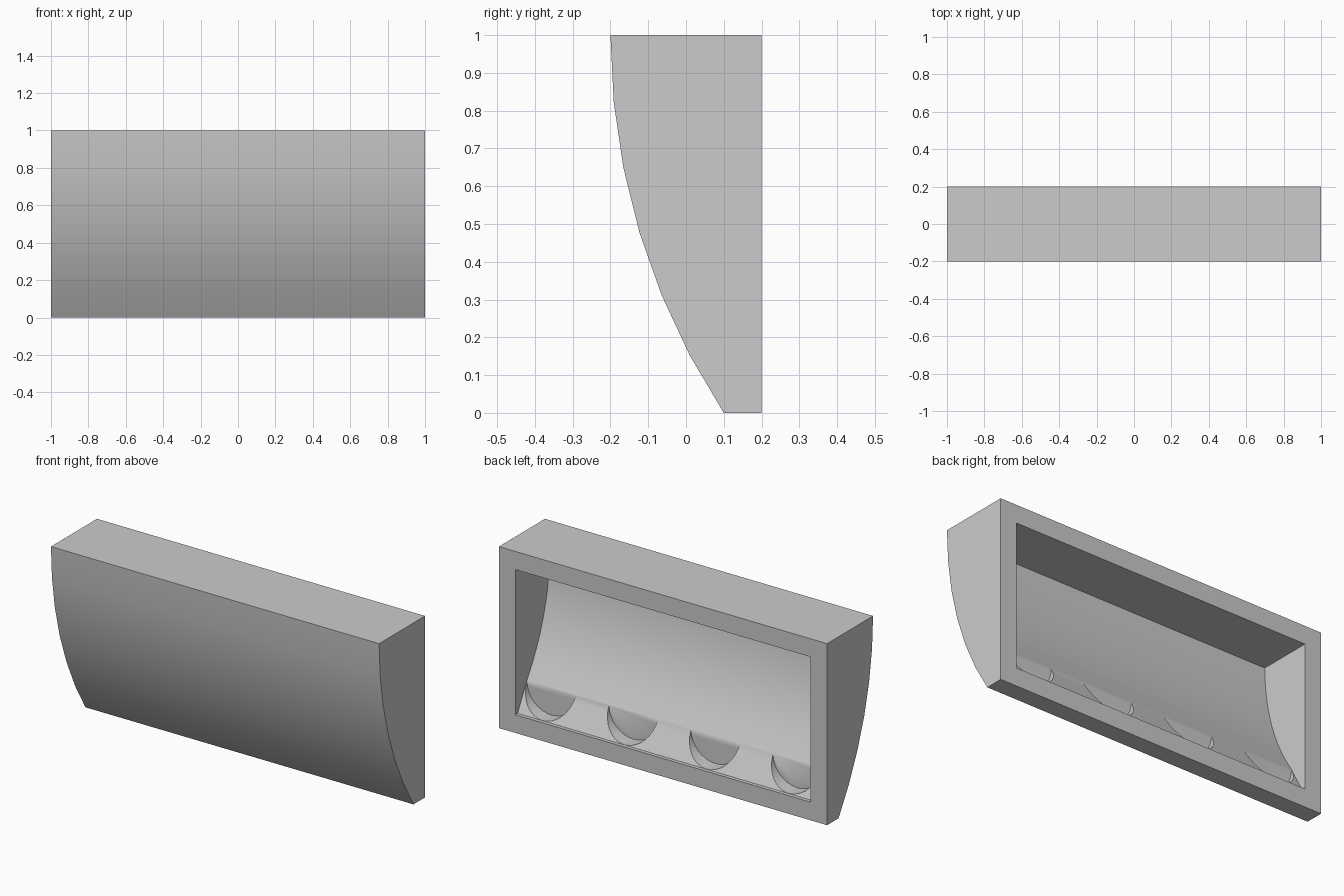
import bpy
import math

cube = bpy.data.objects.get("Cube")
if cube:
    bpy.data.objects.remove(cube, do_unlink=True)

# Single plain grey
grey = bpy.data.materials.new("plain_grey")
grey.use_nodes = True
colour = (0.6, 0.6, 0.6, 1)
grey.diffuse_color = colour
grey.node_tree.nodes["Principled BSDF"].inputs["Base Color"].default_value = colour


def arc(top, bottom, steps):
    """Arc in the y-z plane, vertical at its top point."""
    dy, dz = bottom[0] - top[0], top[1] - bottom[1]
    radius = (dy * dy + dz * dz) / (2 * dy)
    sweep = math.asin(dz / radius)
    angles = [sweep * i / steps for i in range(steps + 1)]
    return [(top[0] + radius * (1 - math.cos(a)), top[1] - radius * math.sin(a))
            for a in angles]


def prism(name, profile, half_width):
    """Extrude a y-z profile along x, centred."""
    n = len(profile)
    verts = [(x, y, z) for x in (-half_width, half_width) for y, z in profile]
    faces = [tuple(range(n))[::-1], tuple(range(n, 2 * n))]
    faces += [(i, (i + 1) % n, n + (i + 1) % n, n + i) for i in range(n)]
    mesh = bpy.data.meshes.new(name)
    mesh.from_pydata(verts, [], faces)
    mesh.materials.append(grey)
    obj = bpy.data.objects.new(name, mesh)
    bpy.context.collection.objects.link(obj)
    bpy.context.view_layer.objects.active = obj
    bpy.ops.object.mode_set(mode="EDIT")
    bpy.ops.mesh.select_all(action="SELECT")
    bpy.ops.mesh.normals_make_consistent(inside=False)
    bpy.ops.object.mode_set(mode="OBJECT")
    return obj


def cut(target, cutter):
    """Subtract the cutter from the target and discard it."""
    cutter.hide_render = True
    mod = target.modifiers.new("cut", "BOOLEAN")
    mod.operation = "DIFFERENCE"
    mod.solver = "EXACT"
    mod.object = cutter
    bpy.context.view_layer.objects.active = target
    bpy.ops.object.modifier_apply(modifier=mod.name)
    bpy.data.objects.remove(cutter, do_unlink=True)


# Curved-front housing
housing = prism("curved_housing", arc((-0.2, 1), (0.1, 0), 6) + [(0.2, 0), (0.2, 1)], 1)

# Hollow, open at the back, with a sloping lower ledge
hollow = arc((-0.1, 0.9), (0.1, 0.25), 6) + [(0.18, 0.1), (0.3, 0.1), (0.3, 0.9)]
cut(housing, prism("hollow_cutter", hollow, 0.9))

# Row of round pockets in the ledge
for x in (-0.75, -0.25, 0.25, 0.75):
    bpy.ops.mesh.primitive_cylinder_add(vertices=32, radius=0.149, depth=0.2,
                                        location=(x, 0.201, 0.25),
                                        rotation=(math.pi / 2, 0, 0))
    pocket = bpy.context.object
    pocket.data.materials.append(grey)
    cut(housing, pocket)

# Smooth curves, sharp corners
bpy.ops.object.select_all(action="DESELECT")
housing.select_set(True)
bpy.context.view_layer.objects.active = housing
bpy.ops.object.shade_smooth_by_angle(angle=math.radians(30))
